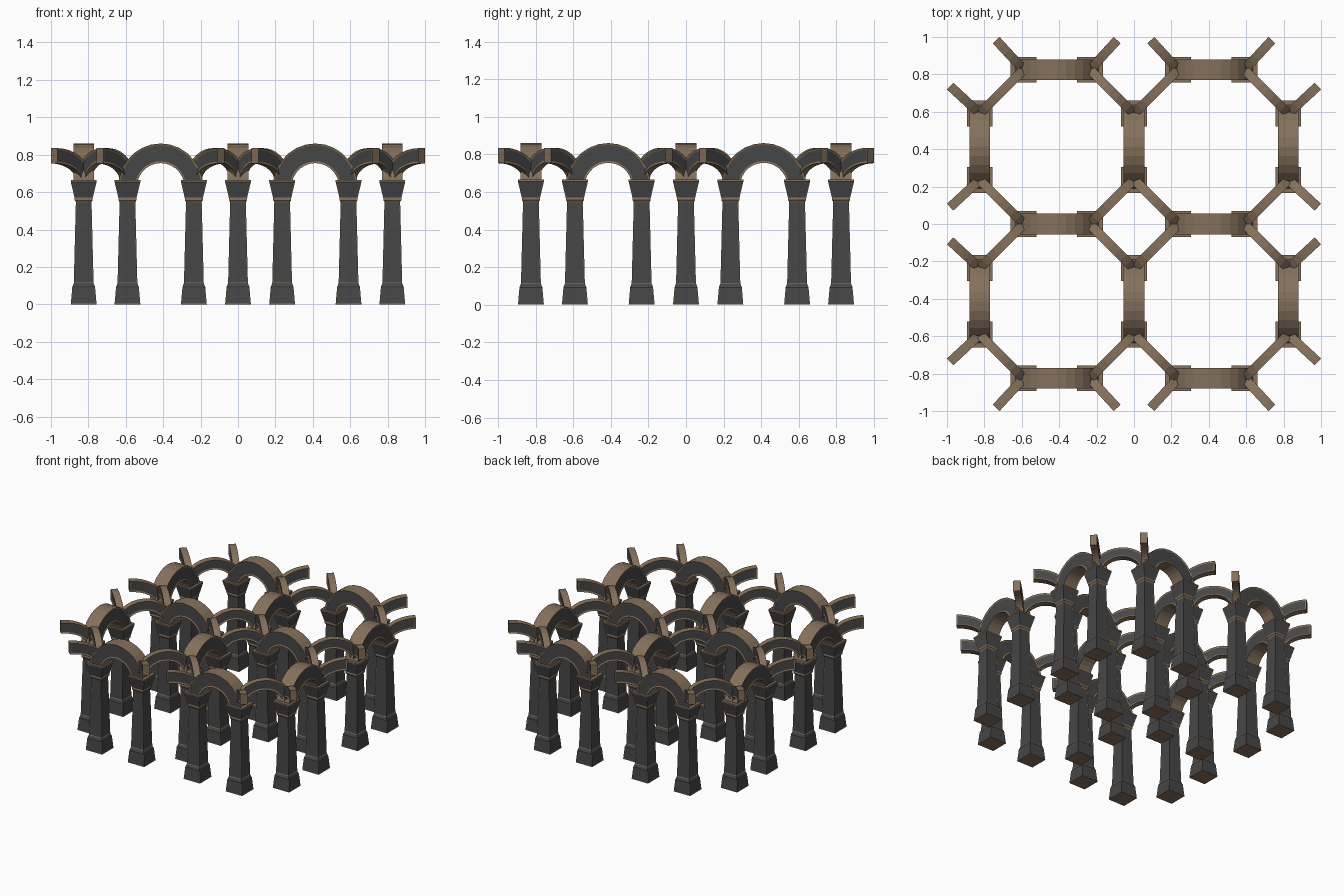
import bpy, bmesh, math
from mathutils import Vector

if "Cube" in bpy.data.objects:
    bpy.data.objects.remove(bpy.data.objects["Cube"])


def material(name, rgb):
    m = bpy.data.materials.new(name)
    m.diffuse_color = (*rgb, 1)
    m.use_nodes = True
    m.node_tree.nodes["Principled BSDF"].inputs["Base Color"].default_value = m.diffuse_color
    return m


STONE = material("dark_grey_stone", (0.062, 0.062, 0.064))
TRIM = material("brown_trim", (0.235, 0.165, 0.105))


def finish(bm, name):
    bmesh.ops.recalc_face_normals(bm, faces=bm.faces[:])
    me = bpy.data.meshes.new(name)
    bm.to_mesh(me)
    bm.free()
    me.materials.append(STONE)
    me.materials.append(TRIM)
    return me


def place(mesh, name, loc, angle=0.0):
    ob = bpy.data.objects.new(name, mesh)
    ob.location = loc
    ob.rotation_euler.z = angle
    bpy.context.collection.objects.link(ob)


def column_mesh():
    # square stacked profile: base, tapered shaft, flared capital
    profile = [(0, .069), (.092, .061), (.113, .053), (.548, .042),
               (.556, .048), (.566, .048), (.655, .069), (.665, .069)]
    bm = bmesh.new()
    rings = [[bm.verts.new((sx * r, sy * r, z))
              for sx, sy in ((-1, -1), (1, -1), (1, 1), (-1, 1))] for z, r in profile]
    bm.faces.new(rings[0]).material_index = 1
    bm.faces.new(rings[-1]).material_index = 1
    panels = []
    for i in range(len(rings) - 1):
        a, b = rings[i], rings[i + 1]
        height = profile[i + 1][0] - profile[i][0]
        for k in range(4):
            f = bm.faces.new((a[k], a[(k + 1) % 4], b[(k + 1) % 4], b[k]))
            if height > .05:
                panels.append(f)
            else:
                f.material_index = 0 if height > .015 else 1
    bmesh.ops.recalc_face_normals(bm, faces=bm.faces[:])
    # thin brown edging around each stone panel
    rim = bmesh.ops.inset_individual(bm, faces=panels, thickness=.005, depth=-.002)["faces"]
    for f in rim:
        f.material_index = 1
    return finish(bm, "column")


def arch_mesh(name, half, thick, width, z0, top, rise, sweep=math.pi, segs=14):
    # elliptical band; sweep of pi/2 gives a cut-off half arch
    bm = bmesh.new()
    rings = []
    for i in range(segs + 1):
        a = sweep * i / segs
        c, s = math.cos(a), math.sin(a)
        o = ((half + thick / 2) * c, z0 + (top - z0) * s)
        n = ((half - thick / 2) * c, z0 + (top - rise - z0) * s)
        rings.append([bm.verts.new((p[0], y, p[1])) for p, y in
                      ((o, -width / 2), (o, width / 2), (n, width / 2), (n, -width / 2))])
    sides = ([], [])
    for a, b in zip(rings, rings[1:]):
        for k in range(4):
            f = bm.faces.new((a[k], b[k], b[(k + 1) % 4], a[(k + 1) % 4]))
            f.material_index = 1
            if k % 2:
                sides[k // 2].append(f)
    for r in (rings[0], rings[-1]):
        bm.faces.new(r).material_index = 1
    bmesh.ops.recalc_face_normals(bm, faces=bm.faces[:])
    # recessed stone panel on both sides
    for faces in sides:
        for f in faces:
            f.material_index = 0
        rim = bmesh.ops.inset_region(bm, faces=faces, thickness=.010, depth=-.004,
                                     use_even_offset=True, use_boundary=True)["faces"]
        for f in rim:
            f.material_index = 1
    return finish(bm, name)


NEAR, FAR, EDGE = .236, .591, .825
MID = (NEAR + FAR) / 2
END = Vector((.983, .146))           # stub tip: outward position, sideways shift
col = column_mesh()
wide = arch_mesh("wide_arch", (FAR - NEAR) / 2, .10, .11, .625, .86, .105)
diag = arch_mesh("diagonal_arch", (EDGE - FAR) / 2 * math.sqrt(2), .07, .05, .66, .835, .072)
stub_len = math.hypot(END.x - EDGE, END.y)
stub = arch_mesh("half_arch", stub_len, .07, .05, .66, .835, .082, math.pi / 2, 9)

# rows of columns with the wide arches between each pair
for row in (-EDGE, 0, EDGE):
    for s in (-1, 1):
        for swap in (False, True):
            def at(u, v):
                return (v, u, 0) if swap else (u, v, 0)
            for u in (NEAR, FAR):
                place(col, "column", at(s * u, row))
            place(wide, "wide_arch", at(s * MID, row), math.pi / 2 if swap else 0)
            # cut-off half arches pointing outwards from the outer columns
            if row:
                side = math.copysign(1, row)
                for u, d in ((NEAR, -1), (FAR, 1)):
                    c = Vector(at(s * u, row))
                    tip = Vector(at(s * (u + d * END.y), side * END.x))
                    v = c - tip
                    place(stub, "half_arch", tip, math.atan2(v.y, v.x))

# diagonal arches closing the four octagons
off = (MID + (EDGE - MID) / 2 + (FAR - MID) / 2) - MID
for cx in (-MID, MID):
    for cy in (-MID, MID):
        for dx in (-1, 1):
            for dy in (-1, 1):
                place(diag, "diagonal_arch", (cx + dx * off, cy + dy * off, 0),
                      -dx * dy * math.pi / 4)
